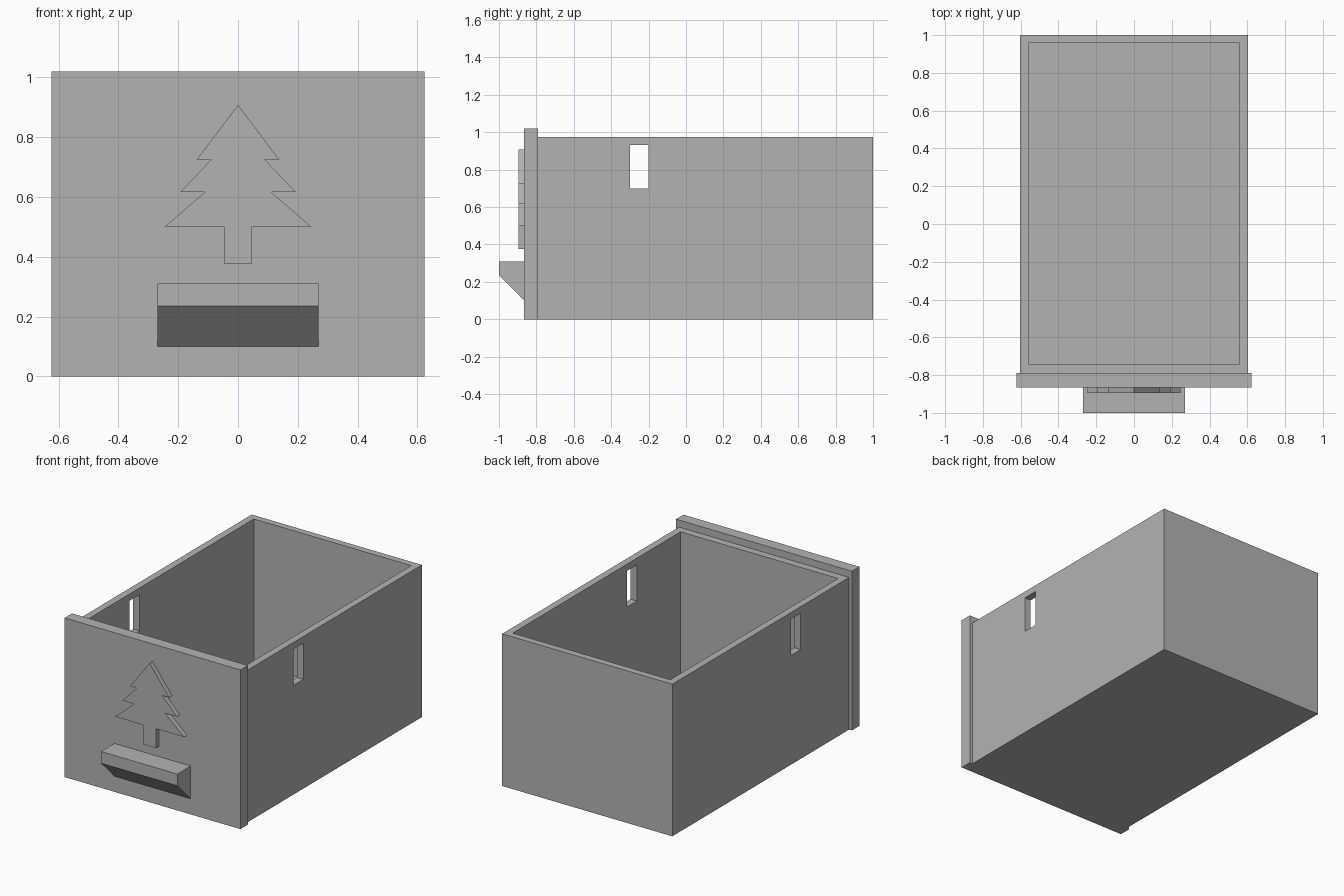
import bpy
import bmesh
from mathutils import Vector

if "Cube" in bpy.data.objects:
    bpy.data.objects.remove(bpy.data.objects["Cube"], do_unlink=True)

grey = bpy.data.materials.new("plain_grey")
grey.use_nodes = True
grey.diffuse_color = (0.45, 0.45, 0.45, 1)
grey.node_tree.nodes["Principled BSDF"].inputs["Base Color"].default_value = grey.diffuse_color


def prism(name, outline, depth):
    """Solid made by pushing a flat outline along a depth vector."""
    bm = bmesh.new()
    face = bm.faces.new([bm.verts.new(p) for p in outline])
    pushed = bmesh.ops.extrude_face_region(bm, geom=[face])
    verts = [v for v in pushed["geom"] if isinstance(v, bmesh.types.BMVert)]
    bmesh.ops.translate(bm, verts=verts, vec=Vector(depth))
    bmesh.ops.recalc_face_normals(bm, faces=bm.faces)
    mesh = bpy.data.meshes.new(name)
    bm.to_mesh(mesh)
    bm.free()
    mesh.materials.append(grey)
    obj = bpy.data.objects.new(name, mesh)
    bpy.context.collection.objects.link(obj)
    return obj


def box(name, x, y, z):
    outline = [(x[0], y[0], z[0]), (x[1], y[0], z[0]),
               (x[1], y[1], z[0]), (x[0], y[1], z[0])]
    return prism(name, outline, (0, 0, z[1] - z[0]))


def cut(target, cutter):
    cutter.hide_render = True
    mod = target.modifiers.new("cut", "BOOLEAN")
    mod.operation = "DIFFERENCE"
    mod.solver = "EXACT"
    mod.object = cutter
    bpy.context.view_layer.objects.active = target
    bpy.ops.object.modifier_apply(modifier=mod.name)
    bpy.data.objects.remove(cutter, do_unlink=True)


# Open tray with a slot through both side walls
PANEL_BACK, PANEL_FRONT = -0.79, -0.865
tray = box("tray", (-0.603, 0.603), (PANEL_BACK, 1), (0, 0.975))
cut(tray, box("cavity_cutter", (-0.558, 0.558), (-0.742, 0.957), (0.045, 1.2)))
cut(tray, box("slot_cutter", (-0.8, 0.8), (-0.3, -0.2), (0.7, 0.932)))

# Overhanging front panel
box("front_panel", (-0.623, 0.623), (PANEL_FRONT, PANEL_BACK), (0, 1.02))

# Raised tree, mirrored from its right half
half = [(0.138, 0.725), (0.09, 0.725), (0.192, 0.617), (0.11, 0.617),
        (0.245, 0.5), (0.045, 0.5), (0.045, 0.376)]
outline = [(0, 0.908)] + half + [(-x, z) for x, z in reversed(half)]
prism("tree_relief", [(x, PANEL_FRONT, z) for x, z in outline], (0, -0.03, 0))

# Pull handle with a sloping underside
profile = [(PANEL_FRONT, 0.31), (-1, 0.31), (-1, 0.235), (PANEL_FRONT, 0.1)]
prism("pull_handle", [(-0.27, y, z) for y, z in profile], (0.54, 0, 0))
